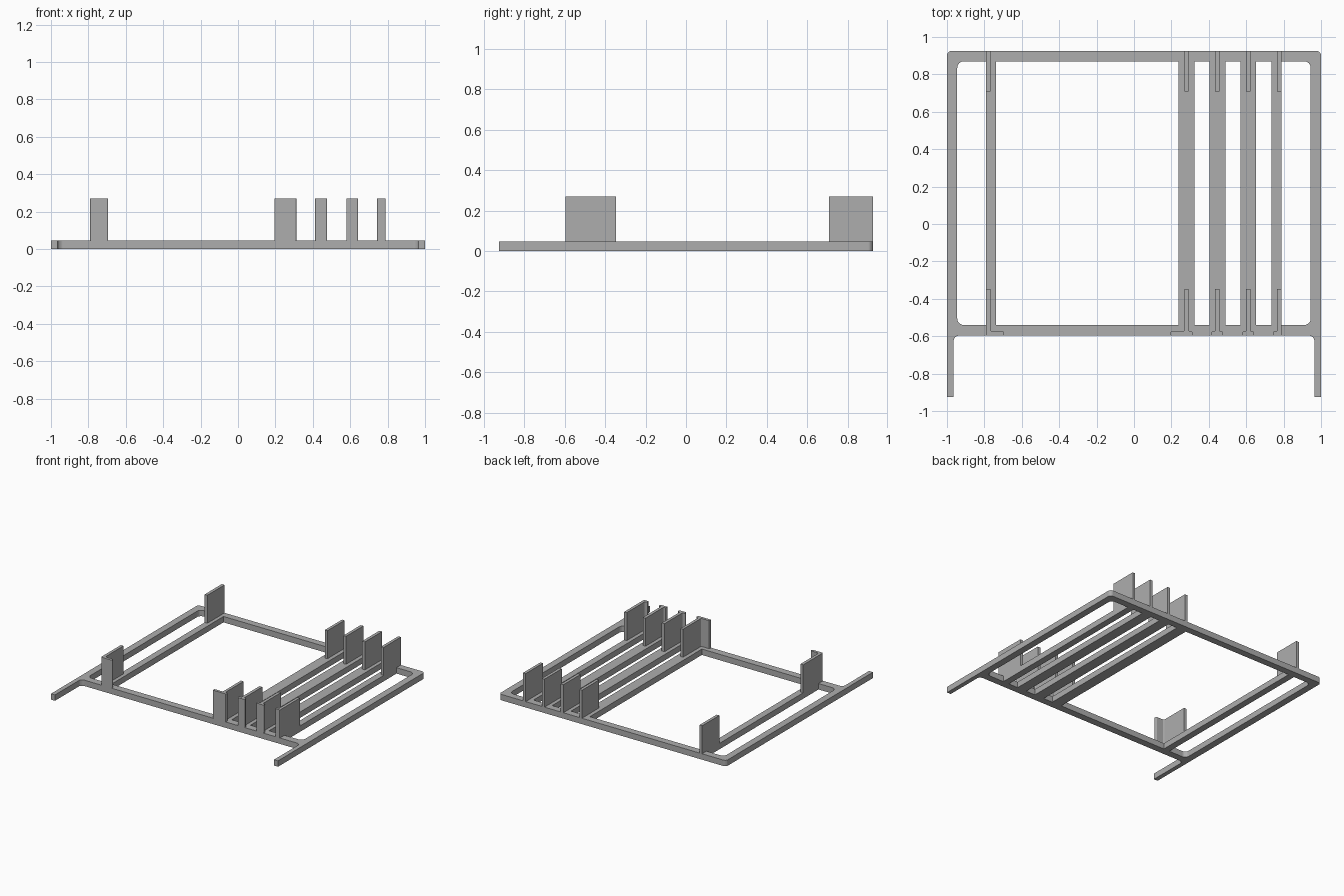
import bpy
import bmesh
from mathutils import Vector

if "Cube" in bpy.data.objects:
    bpy.data.objects.remove(bpy.data.objects["Cube"], do_unlink=True)

grey = bpy.data.materials.new("plain_grey")
grey.use_nodes = True
grey.diffuse_color = (0.42, 0.42, 0.42, 1)
grey.node_tree.nodes["Principled BSDF"].inputs["Base Color"].default_value = grey.diffuse_color

BASE, TOP = 0.047, 0.27      # base thickness and divider height
FRONT, BACK = -0.597, 0.925  # frame outer edges
IN_FRONT, IN_BACK = -0.54, 0.87


def rounded(points, steps=6):
    """Turn (x, y, radius) corners into an outline with rounded corners."""
    out = []
    for i, (x, y, r) in enumerate(points):
        p = Vector((x, y))
        if r == 0:
            out.append(p)
            continue
        a = p + (Vector(points[i - 1][:2]) - p).normalized() * r
        b = p + (Vector(points[(i + 1) % len(points)][:2]) - p).normalized() * r
        centre = a + b - p
        for k in range(steps + 1):
            d = a.lerp(b, k / steps) - centre
            out.append(centre + d.normalized() * r)
    return out


def prism(name, outlines, z0, z1):
    """Fill the outlines (first outer, then holes) and extrude them upward."""
    bm = bmesh.new()
    edges = []
    for line in outlines:
        verts = [bm.verts.new((p.x, p.y, z0)) for p in line]
        edges += [bm.edges.new((v, verts[i - 1])) for i, v in enumerate(verts)]
    bmesh.ops.triangle_fill(bm, use_beauty=True, use_dissolve=False, edges=edges)
    grown = bmesh.ops.extrude_face_region(bm, geom=bm.faces[:])["geom"]
    moved = [g for g in grown if isinstance(g, bmesh.types.BMVert)]
    bmesh.ops.translate(bm, verts=moved, vec=(0, 0, z1 - z0))
    bmesh.ops.recalc_face_normals(bm, faces=bm.faces[:])
    bmesh.ops.dissolve_limit(bm, angle_limit=0.01, verts=bm.verts[:], edges=bm.edges[:])
    mesh = bpy.data.meshes.new(name)
    bm.to_mesh(mesh)
    bm.free()
    mesh.materials.append(grey)
    obj = bpy.data.objects.new(name, mesh)
    bpy.context.collection.objects.link(obj)
    return obj


def box(name, x0, x1, y0, y1, z0, z1):
    corners = [(x0, y0), (x1, y0), (x1, y1), (x0, y1)]
    return prism(name, [[Vector(c) for c in corners]], z0, z1)


# Base frame with its two front legs and one large opening
half = [(0.965, FRONT, 0.03), (0.965, -BACK, 0), (1, -BACK, 0), (1, BACK, 0.025)]
outer = half + [(-x, y, r) for x, y, r in reversed(half)]
opening = [(sx * 0.945, y, 0.035) for sx, y in
           ((-1, IN_FRONT), (1, IN_FRONT), (1, IN_BACK), (-1, IN_BACK))]
prism("base_frame", [rounded(outer), rounded(opening)], 0, BASE)

# Each row: bar left, bar right, wall left, wall right, stop left, stop right
rows = [
    (-0.79, -0.737, -0.79, -0.766, -0.79, -0.694),
    (0.238, 0.323, 0.269, 0.292, 0.195, 0.312),
    (0.404, 0.488, 0.433, 0.457, 0.413, 0.476),
    (0.570, 0.652, 0.599, 0.623, 0.579, 0.642),
    (0.735, 0.788, 0.765, 0.788, 0.744, 0.788),
]
for n, (bar_l, bar_r, a, b, p, q) in enumerate(rows, 1):
    box(f"cross_bar_{n}", bar_l, bar_r, IN_FRONT, IN_BACK, 0, BASE)
    box(f"rear_divider_{n}", a, b, 0.708, BACK, BASE, TOP)

    # Front divider: upright wall with a stop plate across its front end
    inner, tip = -0.575, -0.347
    shape = [(p, FRONT, 0.006), (q, FRONT, 0.006)]
    if q > b:
        shape += [(q, inner, 0.006), (b, inner, 0.008)]
    shape += [(b, tip, 0), (a, tip, 0)]
    if p < a:
        shape += [(a, inner, 0.008), (p, inner, 0.006)]
    prism(f"front_divider_{n}", [rounded(shape, 3)], BASE, TOP)
